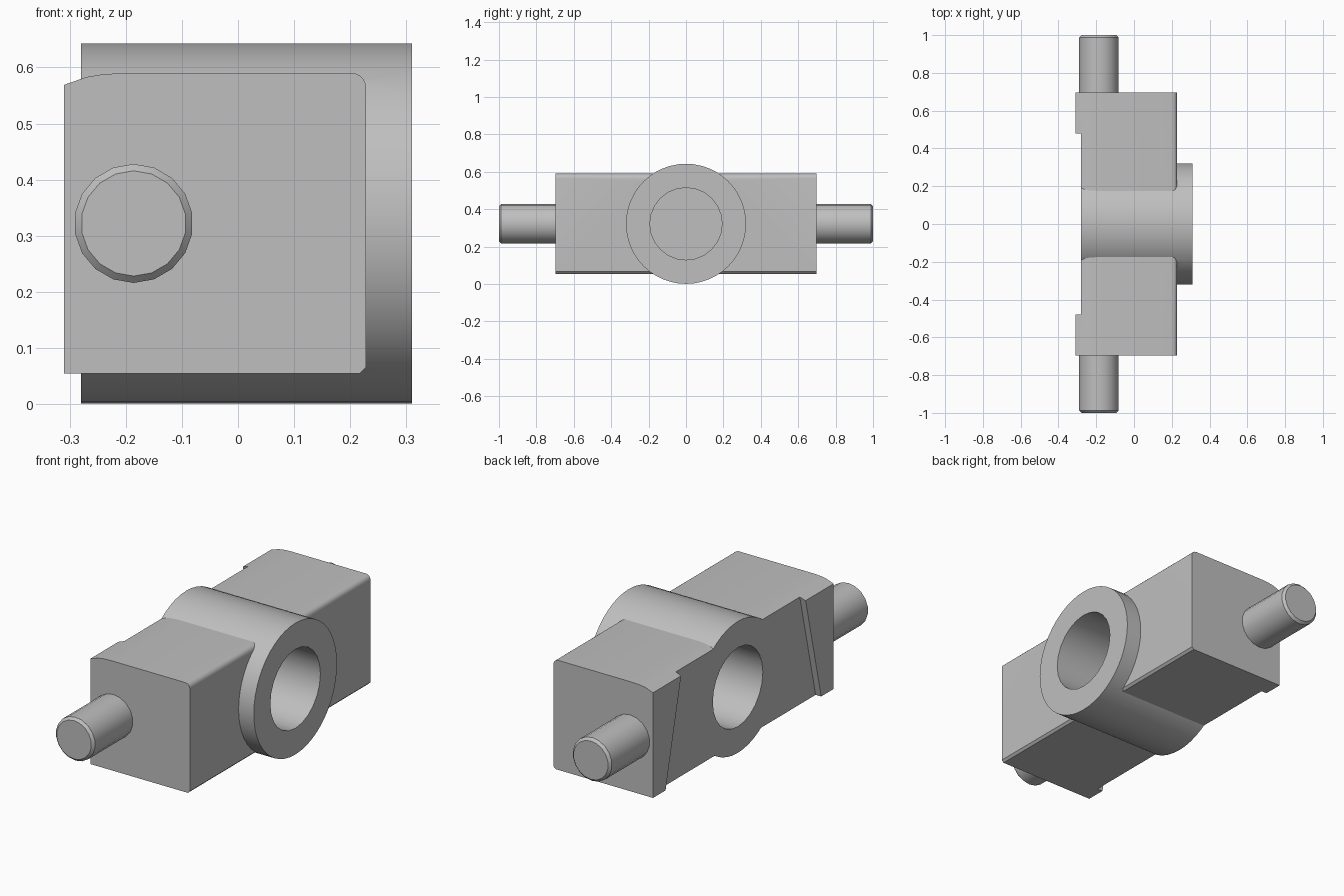
import bpy, bmesh, math
from mathutils import Matrix, Vector

cube = bpy.data.objects.get("Cube")
if cube:
    bpy.data.objects.remove(cube, do_unlink=True)

steel = bpy.data.materials.new("plain grey steel")
steel.use_nodes = True
GREY = (0.52, 0.52, 0.52, 1)
steel.diffuse_color = GREY
steel.node_tree.nodes["Principled BSDF"].inputs["Base Color"].default_value = GREY

MID_Z = 0.322
END_Y = 0.697


def finish(name, bm):
    bmesh.ops.recalc_face_normals(bm, faces=bm.faces)
    mesh = bpy.data.meshes.new(name)
    bm.to_mesh(mesh)
    bm.free()
    mesh.materials.append(steel)
    obj = bpy.data.objects.new(name, mesh)
    bpy.context.collection.objects.link(obj)
    return obj


def prism(name, points, step):
    """Extrude a closed outline along the step vector."""
    bm = bmesh.new()
    face = bm.faces.new([bm.verts.new(p) for p in points])
    out = bmesh.ops.extrude_face_region(bm, geom=[face])
    verts = [g for g in out["geom"] if isinstance(g, bmesh.types.BMVert)]
    bmesh.ops.translate(bm, verts=verts, vec=Vector(step))
    return finish(name, bm)


def rod(name, radius, start, end, sides, chamfer=0):
    """Cylinder between two points, with an optional chamfer at the far end."""
    a, b = Vector(start), Vector(end)
    axis = b - a
    bm = bmesh.new()
    bmesh.ops.create_cone(bm, cap_ends=True, segments=sides, radius1=radius,
                          radius2=radius, depth=axis.length)
    if chamfer:
        rim = [e for e in bm.edges if all(v.co.z > 0 for v in e.verts)]
        bmesh.ops.bevel(bm, geom=rim, offset=chamfer, segments=1, affect="EDGES")
    turn = Vector((0, 0, 1)).rotation_difference(axis).to_matrix().to_4x4()
    bm.transform(Matrix.Translation((a + b) / 2) @ turn)
    return finish(name, bm)


def combine(target, tool, operation):
    mod = target.modifiers.new(operation.lower(), "BOOLEAN")
    mod.operation, mod.solver, mod.object = operation, "EXACT", tool
    bpy.context.view_layer.objects.active = target
    bpy.ops.object.modifier_apply(modifier=mod.name)
    bpy.data.objects.remove(tool, do_unlink=True)


# Block: side outline with a drooping back edge and a rounded front corner
outline = [(-0.31, 0.055), (0.217, 0.055), (0.228, 0.066)]
for i in range(6):
    a = math.radians(18 * i)
    outline.append((0.203 + 0.025 * math.cos(a), 0.565 + 0.025 * math.sin(a)))
outline += [(-0.2, 0.59), (-0.24, 0.588), (-0.27, 0.583), (-0.31, 0.569)]
body = prism("bearing_block", [(x, -END_Y, z) for x, z in outline], (0, 2 * END_Y, 0))

# Shallow tapered recess that leaves a slanted lip at each end
recess = [(-0.45, 0.7), (0.45, 0.7), (0.625, -0.05), (-0.625, -0.05)]
combine(body, prism("recess_cutter", [(-0.4, y, z) for y, z in recess],
                    (0.12, 0, 0)), "DIFFERENCE")

# Round hub with a blind bore from each side
combine(body, rod("hub", 0.321, (-0.28, 0, MID_Z), (0.31, 0, MID_Z), 48), "UNION")
for near, far in ((-0.4, 0.005), (0.4, 0.025)):
    combine(body, rod("bore_cutter", 0.193, (near, 0, MID_Z), (far, 0, MID_Z), 24),
            "DIFFERENCE")

# Trunnion pins
pins = [rod(name, 0.106, (-0.186, s * 0.68, MID_Z), (-0.186, s, MID_Z), 18, 0.012)
        for name, s in (("front_pin", -1), ("back_pin", 1))]

bpy.ops.object.select_all(action="DESELECT")
for obj in [body] + pins:
    obj.select_set(True)
bpy.context.view_layer.objects.active = body
bpy.ops.object.shade_smooth_by_angle(angle=math.radians(30))
